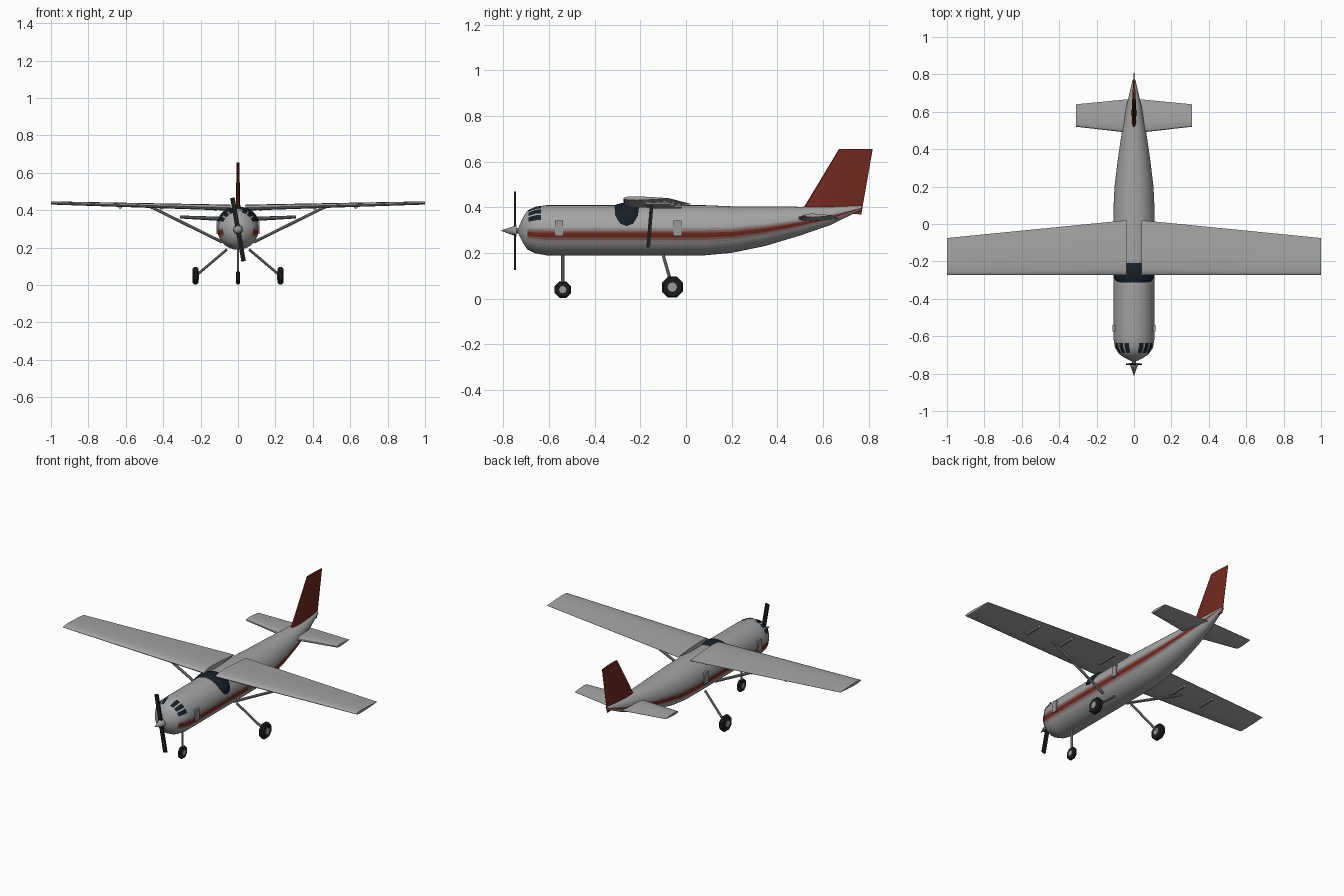
import bpy, bmesh, math
from mathutils import Vector

if "Cube" in bpy.data.objects:
    bpy.data.objects.remove(bpy.data.objects["Cube"])


def material(name, rgb):
    m = bpy.data.materials.new(name)
    m.diffuse_color = (*rgb, 1)
    m.use_nodes = True
    m.node_tree.nodes["Principled BSDF"].inputs["Base Color"].default_value = m.diffuse_color
    return m


RED = material("red_paint", (0.165, 0.022, 0.014))
DARK = material("dark_glass", (0.008, 0.014, 0.02))
BLACK = material("rubber", (0.012, 0.012, 0.012))
GREY = material("grey_paint", (0.37, 0.37, 0.37))
METAL = material("metal", (0.32, 0.32, 0.32))
BLEND = material("red_blend", (0.22, 0.11, 0.105))
FAINT = material("faint_red_blend", (0.31, 0.25, 0.245))


def finish(ob, name, mat=None, smooth=True):
    ob.name = name
    ob.data.materials.append(mat or METAL)
    if smooth:
        bpy.ops.object.select_all(action='DESELECT')
        ob.select_set(True)
        bpy.context.view_layer.objects.active = ob
        bpy.ops.object.shade_smooth_by_angle(angle=math.radians(35))
    return ob


def loft(name, rings, mat=None, closed=True, smooth=True):
    """Skin a row of cross-sections; closed sections get end caps."""
    bm = bmesh.new()
    vs = [[bm.verts.new(p) for p in r] for r in rings]
    n = len(rings[0])
    for a, b in zip(vs, vs[1:]):
        for i in range(n if closed else n - 1):
            j = (i + 1) % n
            bm.faces.new((a[i], a[j], b[j], b[i]))
    if closed:
        bm.faces.new(vs[0])
        bm.faces.new(vs[-1])
        bmesh.ops.recalc_face_normals(bm, faces=bm.faces)
    me = bpy.data.meshes.new(name)
    bm.to_mesh(me)
    bm.free()
    ob = bpy.data.objects.new(name, me)
    bpy.context.collection.objects.link(ob)
    return finish(ob, name, mat, smooth)


def rod(name, a, b, r, mat=None, sides=10, r2=None):
    a, b = Vector(a), Vector(b)
    d = b - a
    bpy.ops.mesh.primitive_cone_add(vertices=sides, radius1=r, radius2=r if r2 is None else r2,
                                    depth=d.length, location=(a + b) / 2,
                                    rotation=d.to_track_quat('Z', 'Y').to_euler())
    return finish(bpy.context.object, name, mat)


def box(name, loc, size, mat=None, rot=(0, 0, 0)):
    bpy.ops.mesh.primitive_cube_add(size=1, location=loc, rotation=rot)
    bpy.context.object.scale = size
    return finish(bpy.context.object, name, mat, False)


# Fuselage stations: y, centre z, half width, half height
STATIONS = [(-.735, .297, .012, .012), (-.715, .299, .05, .055), (-.695, .3, .08, .085),
            (-.66, .3, .102, .102), (-.61, .299, .11, .11), (.08, .299, .11, .11),
            (.2, .302, .104, .102), (.35, .317, .086, .086), (.5, .339, .064, .063),
            (.63, .362, .04, .041), (.77, .398, .008, .009)]


def skin(y, ang, off=0):
    """Point on the fuselage; the angle is measured from straight up."""
    for s, t in zip(STATIONS, STATIONS[1:]):
        if s[0] <= y <= t[0]:
            f = (y - s[0]) / (t[0] - s[0])
            zc, rx, rz = (s[k] + (t[k] - s[k]) * f for k in (1, 2, 3))
            return ((rx + off) * math.sin(ang), y, zc + (rz + off) * math.cos(ang))


SEG = 64
body = loft("fuselage", [[skin(s[0], 2 * math.pi * i / SEG) for i in range(SEG)]
                         for s in STATIONS], GREY)
# Soft-edged red stripe just below the middle on each side
for m in (RED, BLEND, FAINT):
    body.data.materials.append(m)
STRIPE = {15: 3, 16: 2, 17: 1, 18: 1, 19: 2, 20: 3}
for k, p in enumerate(body.data.polygons):
    if SEG * 2 <= k < SEG * (len(STATIONS) - 1):
        i = k % SEG
        p.material_index = STRIPE.get(min(i, SEG - 1 - i), 0)

# Cockpit windows wrapped on the nose
for side in (-1, 1):
    for a in (21, 40, 59):
        loft("cockpit_window", [[skin(y, side * math.radians(a + d), .003) for d in (-7, 0, 7)]
                                for y in (-.69, -.66, -.635)], DARK, closed=False)

# Dark roof glazing ahead of the wing
bpy.ops.mesh.primitive_uv_sphere_add(segments=24, ring_count=16, radius=1, location=(0, -.26, .33))
bpy.context.object.scale = (.11, .11, .09)
finish(bpy.context.object, "roof_glazing", DARK)

# Half airfoil: chord fraction, half thickness fraction
FOIL = [(0, 0), (.02, .45), (.1, .85), (.3, 1), (.65, .65), (1, .06)]


def foil(y0, y1, thick):
    up = [(y0 + (y1 - y0) * c, h * thick / 2) for c, h in FOIL]
    return up + [(y, -h) for y, h in reversed(up[1:])]


def panel(name, sections, side, mat=None):
    """Sections: span x, leading y, trailing y, z, thickness."""
    loft(name, [[(side * x, y, z + h) for y, h in foil(y0, y1, t)]
                for x, y0, y1, z, t in sections], mat)


for side in (-1, 1):
    panel("wing", [(.04, -.274, .02, .414, .032), (1, -.274, -.075, .439, .017)], side, GREY)
    panel("tailplane", [(0, .485, .67, .35, .026), (.31, .52, .64, .364, .016)], side, GREY)
    rod("wing_strut", (side * .47, -.15, .42), (side * .085, -.165, .23), .008)
    for x, y0, y1 in ((.12, -.16, -.02), (.41, -.17, -.05), (.63, -.18, -.07)):
        z = .402 + .025 * x
        rod("flap_fairing", (side * x, y0, z), (side * x, y1, z), .01)
    for y in (-.557, -.037):
        box("side_door", (side * .104, y, .307), (.022, .035, .068))

# Fin
loft("fin", [[(h, y, z0 + (y - y0) / (y1 - y0) * (z1 - z0)) for y, h in foil(y0, y1, t)]
             for y0, y1, z0, z1, t in ((.512, .768, .392, .368, .026),
                                       (.67, .818, .655, .655, .014))], RED)


# Landing gear
def wheel(name, x, y, r, w):
    ring = [(-.5, .5), (-.5, .85), (-.25, 1), (.25, 1), (.5, .85), (.5, .5)]
    loft(name + "_tyre", [[(x + u * w, y + r * v * math.sin(math.pi * k / 4 + math.pi / 8),
                            r + r * v * math.cos(math.pi * k / 4 + math.pi / 8))
                           for k in range(8)] for u, v in ring], BLACK, smooth=False)
    rod(name + "_hub", (x - w * .58, y, r), (x + w * .58, y, r), r * .42, sides=8)


wheel("nose_wheel", 0, -.54, .039, .02)
rod("nose_leg", (0, -.54, .2), (0, -.54, .04), .007)
for side in (-1, 1):
    wheel("main_wheel", side * .227, -.06, .05, .03)
    rod("main_leg", (side * .06, -.1, .19), (side * .225, -.06, .05), .007)

# Propeller and spinner
rod("propeller_shaft", (0, -.72, .297), (0, -.755, .297), .012)
rod("spinner", (0, -.742, .297), (0, -.813, .297), .025, sides=16, r2=0)
box("propeller", (0, -.75, .297), (.024, .009, .345), BLACK, (0, math.radians(-10), 0))
